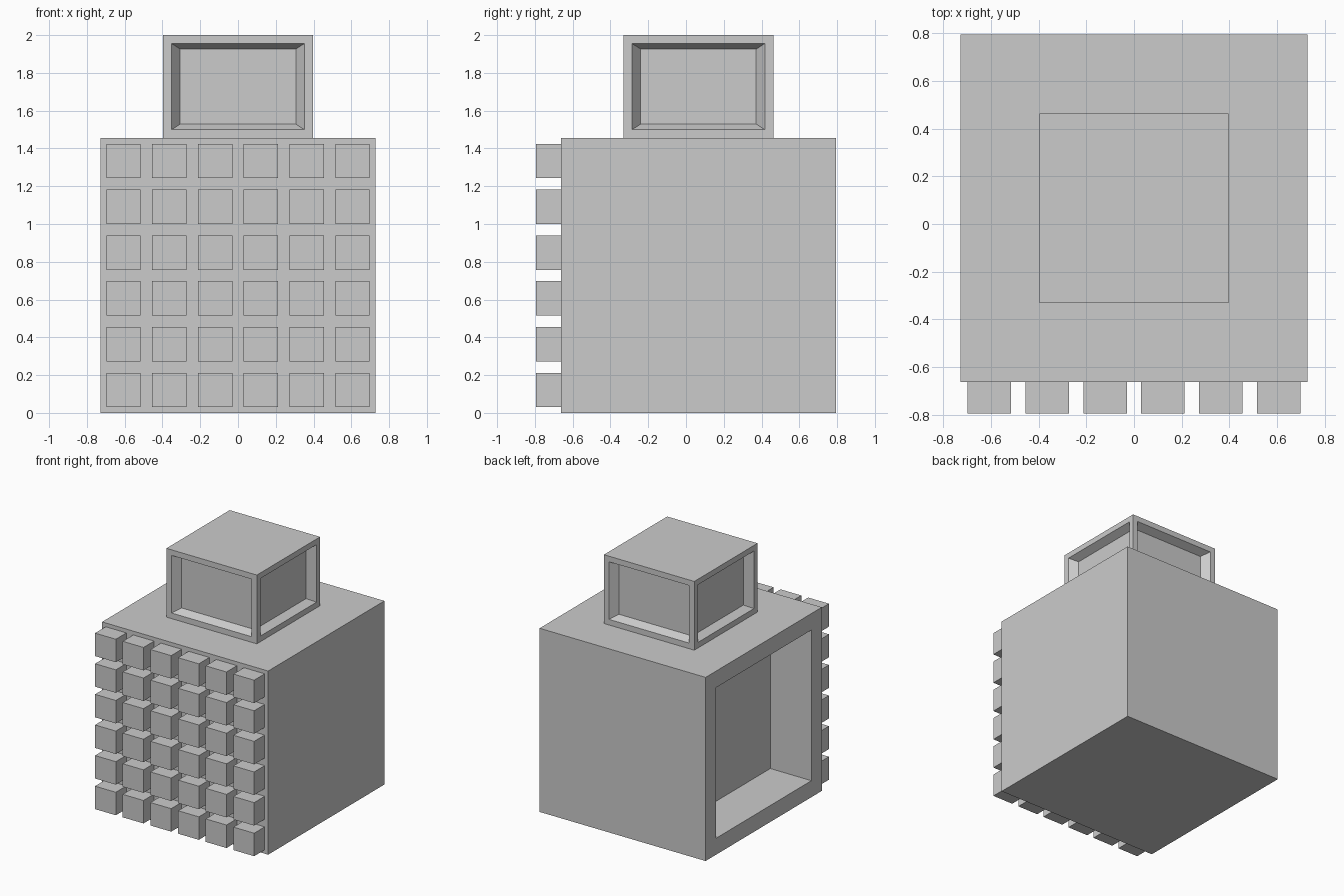
import bpy, bmesh
from mathutils import Vector

if "Cube" in bpy.data.objects:
    bpy.data.objects.remove(bpy.data.objects["Cube"])

BODY = 1.455            # body cube edge
CY = 0.066              # body and head centre in y
FRONT = CY - BODY / 2   # front plane of the body


def box(bm, centre, size):
    verts = bmesh.ops.create_cube(bm, size=1)["verts"]
    for v in verts:
        v.co = Vector(a * s + c for a, s, c in zip(v.co, size, centre))


def recess(bm, direction, margin, depth, taper=1.0):
    """Inset the face pointing along direction, then sink it inwards."""
    bm.normal_update()
    d = Vector(direction)
    face = max(bm.faces, key=lambda f: f.normal.dot(d))
    bmesh.ops.inset_individual(bm, faces=[face], thickness=margin)
    ring = bmesh.ops.extrude_discrete_faces(bm, faces=[face])["faces"][0]
    mid = ring.calc_center_median()
    for v in ring.verts:
        v.co = mid + (v.co - mid) * taper - d * depth


def finish(bm, name):
    bmesh.ops.recalc_face_normals(bm, faces=bm.faces)
    mesh = bpy.data.meshes.new(name)
    bm.to_mesh(mesh)
    bm.free()
    bpy.context.collection.objects.link(bpy.data.objects.new(name, mesh))


# Body cube with a deep square opening on the left side
bm = bmesh.new()
box(bm, (0, CY, BODY / 2), (BODY, BODY, BODY))
recess(bm, (-1, 0, 0), 0.185, 0.36)
finish(bm, "body")

# Upper box with a tapered window recess on all four sides
bm = bmesh.new()
box(bm, (0, CY, (BODY + 2) / 2), (0.792, 0.792, 2 - BODY))
for side in ((1, 0, 0), (-1, 0, 0), (0, 1, 0), (0, -1, 0)):
    recess(bm, side, 0.063, 0.06, 0.87)
finish(bm, "upper_box")

# Six by six grid of blocks on the front
bm = bmesh.new()
cell = BODY / 6
for i in range(6):
    for k in range(6):
        box(bm, (-BODY / 2 + (i + 0.5) * cell, FRONT - 0.066, (k + 0.5) * cell),
            (0.182, 0.132, 0.182))
finish(bm, "front_blocks")
